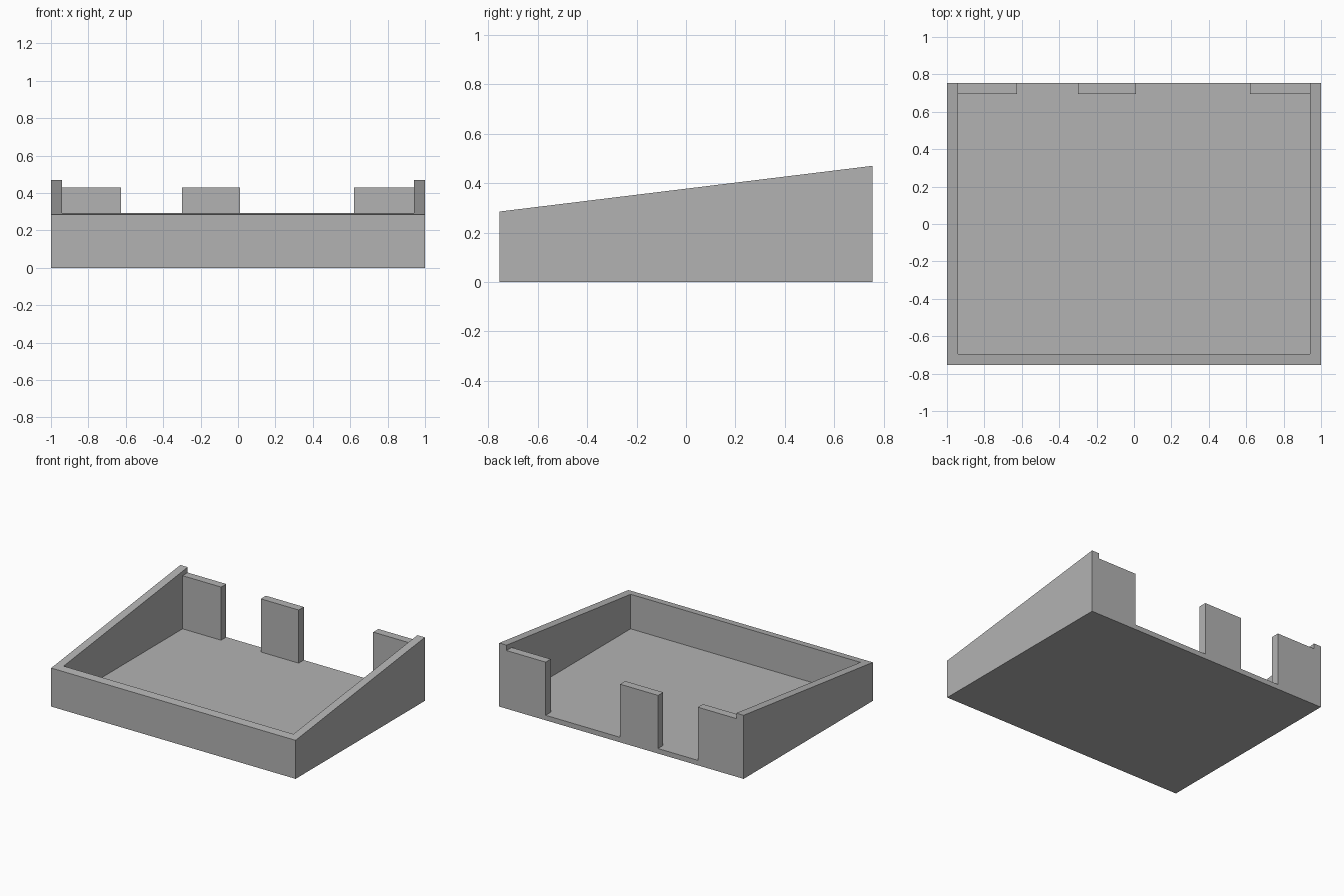
import bpy
import bmesh

cube = bpy.data.objects.get("Cube")
if cube:
    bpy.data.objects.remove(cube, do_unlink=True)

# Main dimensions
HALF_X, HALF_Y = 1.0, 0.755
WALL, FLOOR = 0.06, 0.037
FRONT_Z, BACK_Z, TAB_Z = 0.285, 0.47, 0.43
IN_X, IN_Y = HALF_X - WALL, HALF_Y - WALL

grey = bpy.data.materials.new("mid grey")
grey.use_nodes = True
colour = (0.45, 0.45, 0.45, 1)
grey.diffuse_color = colour
grey.node_tree.nodes["Principled BSDF"].inputs["Base Color"].default_value = colour


def extrude_profile(name, profile, x0, x1):
    """Extrude a side profile of (y, z) points from x0 to x1."""
    bm = bmesh.new()
    face = bm.faces.new([bm.verts.new((x0, y, z)) for y, z in profile])
    moved = bmesh.ops.extrude_face_region(bm, geom=[face])["geom"]
    verts = [v for v in moved if isinstance(v, bmesh.types.BMVert)]
    bmesh.ops.translate(bm, verts=verts, vec=(x1 - x0, 0, 0))
    bmesh.ops.recalc_face_normals(bm, faces=bm.faces)
    mesh = bpy.data.meshes.new(name)
    bm.to_mesh(mesh)
    bm.free()
    mesh.materials.append(grey)
    obj = bpy.data.objects.new(name, mesh)
    bpy.context.collection.objects.link(obj)
    return obj


def cut_box(target, x0, x1, y0, y1, z0):
    """Remove everything above z0 inside the given rectangle."""
    cutter = extrude_profile("cutter", [(y0, z0), (y1, z0), (y1, 1), (y0, 1)], x0, x1)
    cutter.hide_render = True
    mod = target.modifiers.new("cut", "BOOLEAN")
    mod.operation, mod.solver, mod.object = "DIFFERENCE", "EXACT", cutter
    bpy.context.view_layer.objects.active = target
    bpy.ops.object.modifier_apply(modifier=mod.name)
    bpy.data.objects.remove(cutter, do_unlink=True)


# Sloped block hollowed into a tray
tray = extrude_profile("sloped_tray", [(-HALF_Y, 0), (HALF_Y, 0), (HALF_Y, BACK_Z),
                                       (-HALF_Y, FRONT_Z)], -HALF_X, HALF_X)
cut_box(tray, -IN_X, IN_X, -IN_Y, IN_Y, FLOOR)

# Back wall lowered between the sides, then opened down to the floor
cut_box(tray, -IN_X, IN_X, IN_Y - 0.1, HALF_Y + 0.1, TAB_Z)
for left, right in ((-0.625, -0.30), (0.01, 0.62)):
    cut_box(tray, left, right, IN_Y - 0.1, HALF_Y + 0.1, FLOOR)
